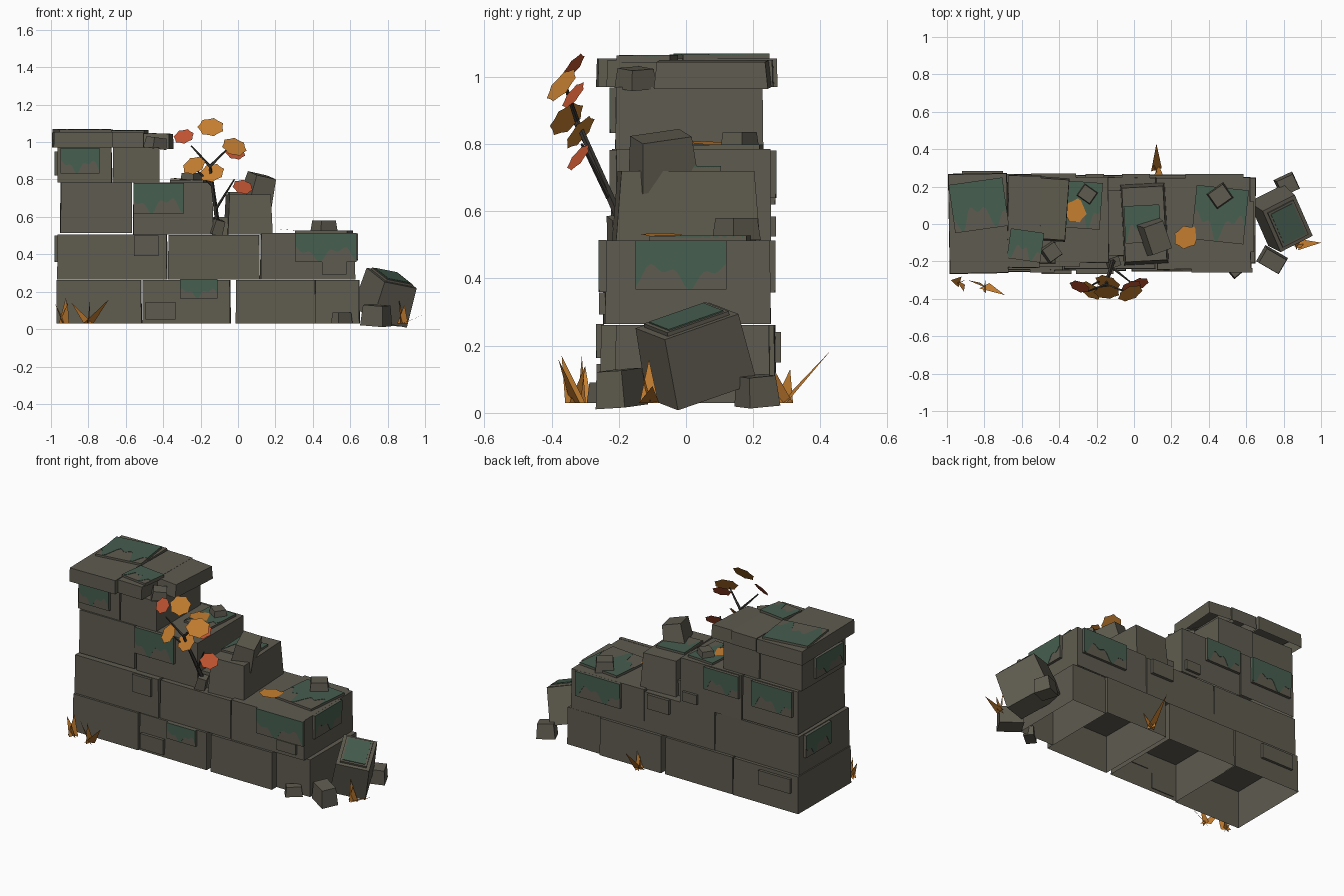
import bpy, bmesh, math, random
from mathutils import Matrix, Vector, Euler

random.seed(4)
old = bpy.data.objects.get("Cube")
if old:
    bpy.data.objects.remove(old)


def material(name, r, g, b):
    m = bpy.data.materials.new(name)
    m.use_nodes = True
    m.diffuse_color = (r, g, b, 1)
    bsdf = next(n for n in m.node_tree.nodes if n.type == 'BSDF_PRINCIPLED')
    bsdf.inputs["Base Color"].default_value = (r, g, b, 1)
    bsdf.inputs["Roughness"].default_value = 0.9
    return m


STONE = material("weathered stone", .114, .105, .079)
MOSS = material("moss green", .063, .112, .079)
BARK = material("dark bark", .045, .04, .034)
ORANGE = material("autumn orange", .56, .21, .03)
RED = material("autumn red", .52, .085, .03)


def rotation(degrees):
    return Euler([math.radians(a) for a in degrees]).to_matrix().to_4x4()


def finish(bm, name, mat):
    mesh = bpy.data.meshes.new(name)
    bm.to_mesh(mesh)
    bm.free()
    mesh.materials.append(mat)
    ob = bpy.data.objects.new(name, mesh)
    bpy.context.collection.objects.link(ob)
    return ob


def stone(name, x, y, z, rot=(0, 0, 0), taper=.99, hollow=True):
    """Box from (min, max) ranges, narrowed at the top, turned in degrees."""
    bm = bmesh.new()
    bmesh.ops.create_cube(bm, size=1)
    if hollow:
        base = [f for f in bm.faces if f.normal.z < -.5]
        bmesh.ops.delete(bm, geom=base, context='FACES_ONLY')
    size = Vector([r[1] - r[0] for r in (x, y, z)])
    for v in bm.verts:
        v.co = v.co * size
        if v.co.z > 0:
            v.co.x *= taper
            v.co.y *= taper
    mid = Vector([sum(r) / 2 for r in (x, y, z)])
    bm.transform(Matrix.Translation(mid) @ rotation(rot))
    return finish(bm, name, STONE)


# Outward frames (u, v, normal) for the sides that carry plates
FRAMES = {
    "front": ((1, 0, 0), (0, 0, 1), (0, -1, 0)),
    "back": ((-1, 0, 0), (0, 0, 1), (0, 1, 0)),
    "right": ((0, 1, 0), (0, 0, 1), (1, 0, 0)),
    "left": ((0, -1, 0), (0, 0, 1), (-1, 0, 0)),
    "top": ((1, 0, 0), (0, 1, 0), (0, 0, 1)),
}


def frame(side, center, turn=0):
    m = Matrix(FRAMES[side]).transposed().to_4x4()
    return Matrix.Translation(center) @ m @ Matrix.Rotation(math.radians(turn), 4, 'Z')


def prism(name, points, low, high, place, mat):
    bm = bmesh.new()
    face = bm.faces.new([bm.verts.new((u, v, low)) for u, v in points])
    new = bmesh.ops.extrude_face_region(bm, geom=[face])["geom"]
    for v in new:
        if isinstance(v, bmesh.types.BMVert):
            v.co.z = high
    bmesh.ops.recalc_face_normals(bm, faces=bm.faces)
    bm.transform(place)
    return finish(bm, name, mat)


def plate(side, center, w, h, mossy=False, turn=0, out=.016):
    """Raised stone plate, optionally with a dripping moss skin."""
    place = frame(side, center, turn)
    a, b = w / 2, h / 2
    prism(side + "_stone_plate", [(-a, -b), (a, -b), (a, b), (-a, b)], -.006, out, place, STONE)
    if mossy:
        phase = random.uniform(0, 6)
        pts = [(a, b), (-a, b)]
        for i in range(25):
            t = i / 24
            drip = .5 * math.sin(9 * t + phase) + .3 * math.sin(21 * t + 2 * phase)
            pts.append((-a + 2 * a * t, max(-b, -.42 * b + .75 * b * drip)))
        prism(side + "_moss", pts, out - .004, out + .002, place, MOSS)


# Wall courses: (x range, y range, z range)
courses = [
    ((-.97, -.515), (-.255, .268), (.03, .262)),
    ((-.51, -.04), (-.25, .263), (.03, .262)),
    ((-.012, .415), (-.255, .265), (.03, .262)),
    ((.415, .65), (-.21, .25), (.03, .262)),
    ((-.965, -.378), (-.245, .25), (.265, .505)),
    ((-.374, .116), (-.24, .25), (.265, .503)),
    ((.12, .625), (-.243, .25), (.265, .513)),
    ((-.95, -.567), (-.222, .25), (.515, .785)),
    ((-.56, -.135), (-.21, .252), (.505, .785)),
    ((-.965, -.675), (-.21, .225), (.785, .97)),
    ((-.67, -.42), (-.21, .23), (.785, .97)),
]
for x, y, z in courses:
    stone("wall_block", x, y, z, (0, 0, random.uniform(-.6, .6)))
stone("broken_upper_block", (-.065, .175), (-.215, .215), (.505, .72), (0, 0, 3), .92)
stone("inner_fill_block", (-.14, -.05), (-.17, .18), (.5, .6))

# Cap slabs
stone("cap_slab", (-.99, -.675), (-.265, .27), (.97, 1.055), (0, 0, 1))
stone("cap_slab", (-.675, -.5), (-.235, .26), (.97, 1.05), (0, 0, -1))
stone("cap_end_slab", (-.53, -.355), (-.09, .25), (.967, 1.047), (0, 2, -4), .95)

# Fallen boulder with its moss pad
tilt = (18, 10, 27)
stone("fallen_boulder", (.685, .895), (-.11, .16), (.06, .28), tilt, .93, False)
pad = Matrix.Translation((.79, .025, .17)) @ rotation(tilt) @ Matrix.Translation((0, 0, .11))
for grow, top, mat in ((0, .012, STONE), (-.012, .016, MOSS)):
    a, b = .078 + grow, .105 + grow
    prism("boulder_pad", [(-a, -b), (a, -b), (a, b), (-a, b)], -.006, top, pad, mat)

# Rubble: centre, size, rotation
rubble = [
    ((.74, -.195, .073), (.14, .1, .11), (3, 4, -30)),
    ((.82, .21, .065), (.11, .1, .09), (5, 3, 25)),
    ((.555, -.24, .06), (.1, .06, .06), (0, 0, 40)),
    ((.11, -.07, .75), (.13, .18, .15), (8, 12, 20)),
    ((.46, .15, .547), (.11, .1, .065), (0, 0, 35)),
    ((-.25, .16, .808), (.09, .08, .055), (0, 0, -35)),
    ((-.44, -.15, .995), (.09, .09, .06), (4, 6, 35)),
    ((-.11, -.2, .545), (.06, .06, .08), (10, 14, 20)),
]
for c, s, rot in rubble:
    stone("rubble_stone", *[(c[i] - s[i] / 2, c[i] + s[i] / 2) for i in range(3)],
          rot, .86, False)

# Mossy plates on the sides: side, centre, width, height
for side, c, w, h in [
    ("front", (-.425, -.21, .7), .27, .165),
    ("front", (-.845, -.209, .9), .21, .135),
    ("front", (-.21, -.25, .214), .2, .1),
    ("front", (.47, -.242, .437), .325, .155),
    ("right", (.623, -.015, .44), .27, .145),
    ("back", (.43, .249, .435), .31, .155),
    ("back", (-.43, .251, .71), .24, .14),
    ("back", (-.78, .249, .7), .28, .16),
    ("left", (-.963, -.03, .885), .27, .13),
    ("left", (-.963, .08, .43), .25, .14),
]:
    plate(side, c, w, h, True)

# Bare plates on the sides
for side, c, w, h in [
    ("front", (-.49, -.244, .445), .13, .11),
    ("front", (-.415, -.25, .098), .16, .095),
    ("front", (.515, -.243, .325), .13, .065),
    ("back", (.01, .25, .455), .15, .09),
    ("back", (-.21, .252, .555), .1, .06),
    ("back", (-.81, .267, .195), .22, .09),
]:
    plate(side, c, w, h)

# Mossy plates on the ledges: centre, width, depth, turn
for c, w, h, turn in [
    ((-.83, .1, 1.053), .29, .26, 8),
    ((-.58, -.115, 1.049), .18, .16, -8),
    ((-.265, .1, .783), .18, .25, -4),
    ((.045, 0, .718), .19, .2, 3),
    ((.46, .05, .512), .28, .29, -6),
]:
    plate("top", c, w, h, True, turn, .014)


def twig(name, a, b, r1, r2):
    """Tapered stick from a to b."""
    a, b = Vector(a), Vector(b)
    bm = bmesh.new()
    bmesh.ops.create_cone(bm, cap_ends=True, segments=5, radius1=r1, radius2=r2,
                          depth=(b - a).length)
    turn = (b - a).to_track_quat('Z', 'Y').to_matrix().to_4x4()
    bm.transform(Matrix.Translation((a + b) / 2) @ turn)
    return finish(bm, name, BARK)


# Sapling growing out of the front gap
root, fork = (-.11, -.19, .56), (-.15, -.325, .87)
twig("sapling_stem", root, fork, .014, .008)
for start, end in [
    (fork, (-.25, -.36, .98)), (fork, (-.05, -.36, .97)),
    ((-.12, -.23, .64), (-.02, -.31, .8)), ((-.14, -.28, .77), (-.23, -.33, .86)),
]:
    twig("sapling_twig", start, end, .008, .004)


def leaf(center, size, mat, rot):
    """Flat leaf with a lobed outline."""
    bm = bmesh.new()
    pts = []
    for i in range(14):
        a = i * math.tau / 14
        r = size * (1 if i % 2 else .86)
        pts.append(bm.verts.new((r * math.cos(a), .85 * r * math.sin(a), 0)))
    bm.faces.new(pts)
    bm.transform(Matrix.Translation(center) @ rotation(rot))
    return finish(bm, "leaf", mat)


for c, mat, yaw in [
    ((-.29, -.335, 1.03), RED, -20), ((-.145, -.365, 1.08), ORANGE, 0),
    ((-.02, -.37, .975), ORANGE, 25), ((-.015, -.335, .945), RED, 20),
    ((-.235, -.355, .875), ORANGE, -35), ((-.14, -.315, .835), ORANGE, -22),
    ((.025, -.32, .76), RED, 20),
]:
    leaf(c, .072 if mat == ORANGE else .058, mat, (54, 0, yaw))
leaf((-.31, .07, .803), .07, ORANGE, (3, 4, 60))
leaf((.28, -.07, .53), .072, ORANGE, (2, 4, 30))


def blade(base, tip, width, angle):
    """Flat tapering grass blade; the angle turns its base."""
    bm = bmesh.new()
    side = Vector((math.cos(angle), math.sin(angle), 0)) * width
    bm.faces.new([bm.verts.new(p) for p in (base - side, base + side, base + tip)])
    return finish(bm, "dry_grass_blade", ORANGE)


# Dry grass tufts at the foot: base point, then blade tip offsets and base angles
for base, tips in [
    ((-.93, -.31, .03), [((.01, 0, .14), .4), ((-.05, .01, .11), 1.3), ((.02, -.05, .11), -.5)]),
    ((-.8, -.33, .03), [((.11, -.05, .13), .5), ((-.09, .03, .11), -.6), ((.01, -.04, .14), 1.4)]),
    ((.88, -.11, .03), [((-.02, 0, .13), 1.2), ((.12, .01, .05), 1.5), ((.01, -.02, .1), .2)]),
    ((.12, .29, .03), [((0, .14, .155), .3), ((.04, -.04, .12), 1.2), ((-.02, .02, .1), 1.9)]),
]:
    for t, angle in tips:
        blade(Vector(base), Vector(t), .03, angle)
